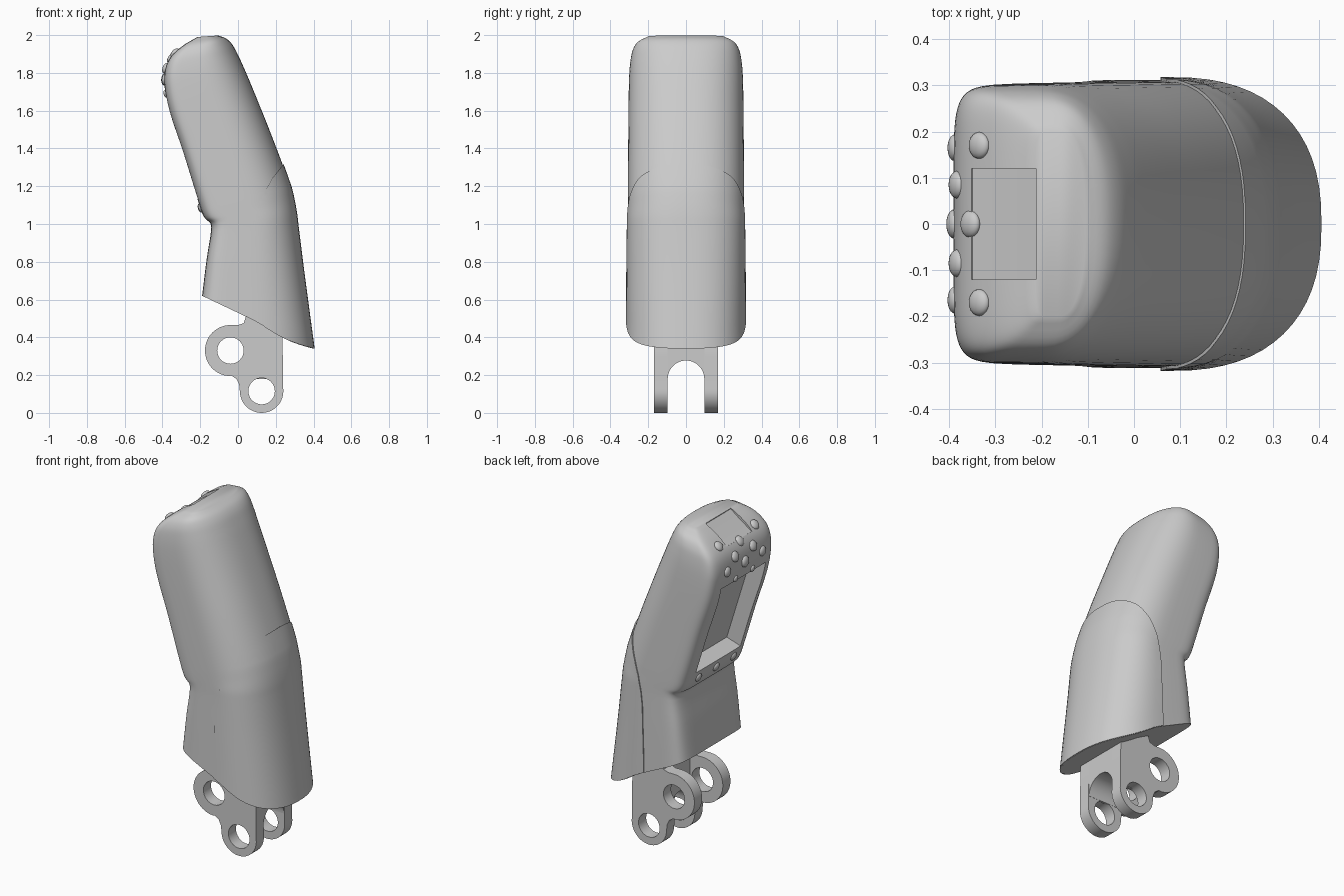
import bpy, bmesh
from math import sin, cos, pi, radians
from mathutils import Matrix

if "Cube" in bpy.data.objects:
    bpy.data.objects.remove(bpy.data.objects["Cube"])


def new_obj(name, bm):
    bmesh.ops.recalc_face_normals(bm, faces=bm.faces)
    me = bpy.data.meshes.new(name)
    bm.to_mesh(me)
    bm.free()
    ob = bpy.data.objects.new(name, me)
    bpy.context.collection.objects.link(ob)
    return ob


def activate(ob):
    bpy.ops.object.select_all(action='DESELECT')
    ob.select_set(True)
    bpy.context.view_layer.objects.active = ob


def smooth(ob, deg=35):
    activate(ob)
    bpy.ops.object.shade_smooth_by_angle(angle=radians(deg))


def boolean(ob, cutter, op='DIFFERENCE'):
    activate(ob)
    m = ob.modifiers.new("cut", 'BOOLEAN')
    m.object, m.operation, m.solver = cutter, op, 'EXACT'
    bpy.ops.object.modifier_apply(modifier=m.name)
    bpy.data.objects.remove(cutter)


def prism(name, pts, half):
    """Extrude an x-z outline from y=-half to y=half."""
    bm = bmesh.new()
    f = bm.faces.new([bm.verts.new((x, -half, z)) for x, z in pts])
    r = bmesh.ops.extrude_face_region(bm, geom=[f])
    top = [v for v in r['geom'] if isinstance(v, bmesh.types.BMVert)]
    bmesh.ops.translate(bm, verts=top, vec=(0, 2 * half, 0))
    return new_obj(name, bm)


def arc(cx, cz, r, a0, a1, n=16):
    return [(cx + r * cos(radians(a0 + (a1 - a0) * i / n)),
             cz + r * sin(radians(a0 + (a1 - a0) * i / n))) for i in range(n + 1)]


# Body stations: left x,z, right x,z, half width, bow
STATIONS = [
    (-.19, .62, .40, .34, .312, .02), (-.165, .82, .345, .75, .31, 0),
    (-.142, .97, .315, .99, .308, 0), (-.147, 1.005, .308, 1.05, .308, 0),
    (-.175, 1.03, .296, 1.12, .308, 0), (-.198, 1.08, .277, 1.20, .308, 0),
    (-.292, 1.38, .185, 1.45, .306, 0), (-.365, 1.60, .085, 1.70, .304, 0),
    (-.39, 1.74, .03, 1.83, .301, 0), (-.384, 1.825, 0, 1.895, .295, 0),
    (-.356, 1.885, -.028, 1.947, .284, 0), (-.295, 1.942, -.06, 1.98, .258, 0),
    (-.215, 1.99, -.105, 1.998, .20, 0)]


def spline(rows, steps):
    """Hermite interpolation with chord-length spacing."""
    t = [0]
    for a, b in zip(rows, rows[1:]):
        t.append(t[-1] + sum((p - q) ** 2 for p, q in zip(a, b)) ** .5)
    tan = []
    for i in range(len(rows)):
        lo, hi = max(i - 1, 0), min(i + 1, len(rows) - 1)
        tan.append([(q - p) / (t[hi] - t[lo]) for p, q in zip(rows[lo], rows[hi])])
    out = []
    for i in range(len(rows) - 1):
        h = t[i + 1] - t[i]
        for k in range(steps):
            s = k / steps
            c = (2*s**3 - 3*s**2 + 1, h*(s**3 - 2*s**2 + s), 3*s**2 - 2*s**3, h*(s**3 - s**2))
            out.append([c[0]*p + c[1]*m + c[2]*q + c[3]*n for p, m, q, n in
                        zip(rows[i], tan[i], rows[i + 1], tan[i + 1])])
    return out + [rows[-1]]


def loft(name, grow=0, N=64):
    bm = bmesh.new()
    rings = []
    for lx, lz, rx, rz, w, bow in spline(STATIONS, 4):
        rx, w, ring = rx + grow, w + grow, []
        for k in range(N):
            c, s = cos(2 * pi * k / N), sin(2 * pi * k / N)
            n, half = (7, .45) if c < 0 else (2.4, .55)
            e = lambda q: (1 if q > 0 else -1) * (abs(q) if abs(q) > 1e-9 else 0) ** (2 / n)
            u = .45 + half * e(c)
            z = lz + (rz - lz) * u - bow * max(0, sin(2 * pi * (u - .5)))
            ring.append(bm.verts.new((lx + (rx - lx) * u, w * e(s), z)))
        rings.append(ring)
    for a, b in zip(rings, rings[1:]):
        for k in range(N):
            j = (k + 1) % N
            bm.faces.new((a[k], a[j], b[j], b[k]))
    # end caps as strips from side to side
    for r in (rings[0], rings[-1]):
        for k in range(N // 2):
            q = [r[k], r[k + 1], r[-k - 1], r[-k % N]]
            bm.faces.new(list(dict.fromkeys(q)))
    return new_obj(name, bm)


# Main body with screen recess and shallow two-faced window
body = loft("body")
bm = bmesh.new()
bmesh.ops.create_cube(bm, size=1, matrix=Matrix.Translation((-.298, 0, 1.405))
                      @ Matrix.Rotation(radians(-17.3), 4, 'Y')
                      @ Matrix.Diagonal((.19, .42, .57, 1)))
boolean(body, new_obj("screen_cutter", bm))
boolean(body, prism("window_cutter", [(-.350, 1.888), (-.27, 1.942), (-.212, 1.986),
                                      (-.22, 2.1), (-.45, 2.1), (-.45, 1.95)], .12))
smooth(body)

# Lower back cover, slightly proud of the body
cover = loft("back_cover", .006)
boolean(cover, prism("seam_cutter", [
    (.6, 1.33), (.27, 1.33), (.24, 1.315), (.18, 1.24), (.132, 1.15), (.1, 1.07),
    (.08, .98), (.07, .9), (.06, .6), (.05, .2), (.6, .2)], .5), 'INTERSECT')
smooth(cover)

# Buttons: y, x, z, upward tilt, radius
BUTTONS = [(.17, -.335, 1.906, 42, .029), (.085, -.383, 1.825, 20, .03),
           (.165, -.388, 1.765, 3, .029), (.08, -.383, 1.69, -12, .02),
           (0, -.354, 1.878, 35, .03), (0, -.389, 1.765, 3, .032),
           (0, -.198, 1.085, -17, .026), (.165, -.196, 1.085, -17, .026)]
for i, (y, x, z, tilt, r) in enumerate(BUTTONS):
    for side in ((1, -1) if y else (1,)):
        bm = bmesh.new()
        bmesh.ops.create_uvsphere(bm, u_segments=20, v_segments=12, radius=r,
                                  matrix=Matrix.Translation((x, y * side, z))
                                  @ Matrix.Rotation(radians(tilt), 4, 'Y')
                                  @ Matrix.Diagonal((.55, 1, 1, 1)))
        smooth(new_obj(f"button_{i}_{'left' if side > 0 else 'right'}", bm), 60)

# Hinge plates with two pin holes each
plate_outline = ([(.235, .46), (.237, .3)] + arc(.125, .115, .115, 5, -170, 24)
                 + [(.006, .15), (-.008, .18), (-.035, .197)]
                 + arc(-.04, .33, .135, -95, -270, 24)
                 + [(0, .465), (.03, .475), (.042, .51), (.042, .56), (.18, .56)])
for side in (1, -1):
    plate = prism("hinge_plate", plate_outline, .036)
    for cx, cz in ((-.04, .33), (.125, .115)):
        boolean(plate, prism("hole_cutter", arc(cx, cz, .07, 0, 348.75, 31), .1))
    plate.location.y = side * .134
    plate.name = "hinge_plate_" + ("left" if side > 0 else "right")
    smooth(plate)

# Arched web joining the plates
web = prism("hinge_web", [(.11, .5), (-.11, .5), (-.11, .18)]
            + arc(0, .18, .097, 180, 0, 20) + [(.11, .18)], .097)
web.rotation_euler.z = radians(90)
web.location.x = .139
smooth(web)
